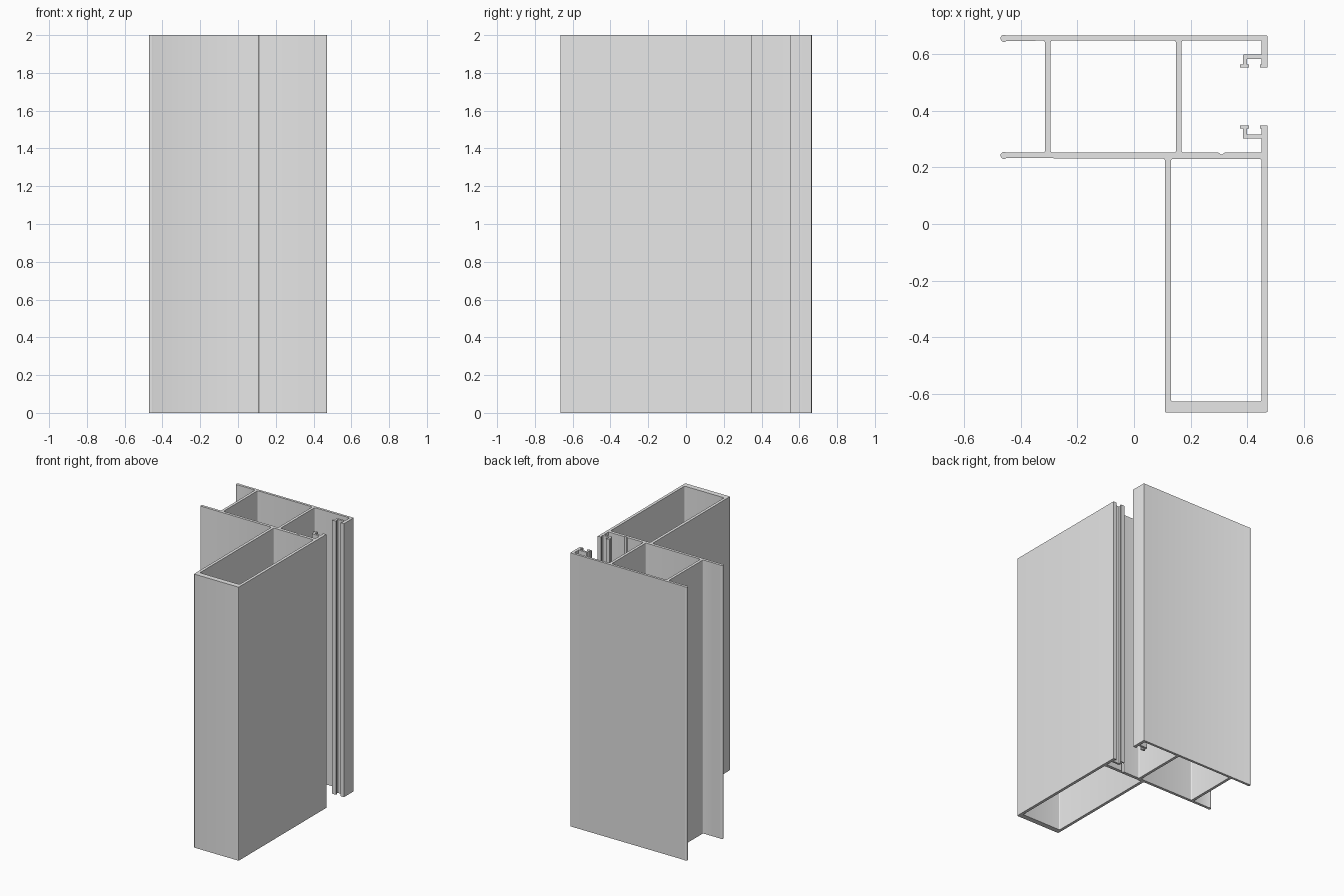
import bpy
import bmesh
from math import radians, cos, sin, tan
from mathutils import Vector

cube = bpy.data.objects.get("Cube")
if cube:
    bpy.data.objects.remove(cube, do_unlink=True)

HEIGHT = 2.0
RIGHT, LIP = 0.471, 0.45            # outer and inner face of the right wall
TOP, TOP_IN = 0.665, 0.647          # upper flange
MID, MID_IN = 0.231, 0.252          # middle flange
BOX_LEFT, BOTTOM = 0.109, -0.665    # hollow box
WEB_A, WEB_B, WEB = -0.314, 0.148, 0.02
SLOT_MID = 0.4495                   # mirror line of the two gasket channels
FILLET = 0.007


def rounded(points):
    """Replace each corner (x, y, radius) by a short arc; (x, y) stays sharp."""
    out = []
    for i, p in enumerate(points):
        c = Vector(p[:2])
        if len(p) < 3:
            out.append(c)
            continue
        a = (Vector(points[i - 1][:2]) - c).normalized()
        b = (Vector(points[(i + 1) % len(points)][:2]) - c).normalized()
        half = a.angle(b) / 2
        reach = p[2] / tan(half)
        start, end = c + a * reach, c + b * reach
        centre = c + (a + b).normalized() * p[2] / sin(half)
        for k in range(5):
            d = start.lerp(end, k / 4) - centre
            out.append(centre + d.normalized() * p[2])
    return out


def bead(y):
    """Round bulb on the free left end of a flange, from top to underside."""
    r = 0.0125
    angles = [radians(50 + 260 * k / 12) for k in range(13)]
    return [(-0.4585 + r * cos(a), y + r * sin(a)) for a in angles]


def rectangle(x0, y0, x1, y1):
    return [(x0, y0, FILLET), (x1, y0, FILLET), (x1, y1, FILLET), (x0, y1, FILLET)]


# Gasket channel at the lower side of the slot, from wall face inwards
channel = [(RIGHT, 0.347), (0.444, 0.347), (0.444, 0.337), (LIP, 0.337),
           (LIP, 0.316), (0.399, 0.316), (0.399, 0.337), (0.406, 0.337),
           (0.406, 0.347), (0.374, 0.347), (0.374, 0.337), (0.384, 0.337),
           (0.384, 0.301, 0.005), (LIP, 0.301)]
upper_channel = [(p[0], 2 * SLOT_MID - p[1], *p[2:]) for p in reversed(channel)]

# Outer outline, anticlockwise, with a small marking groove in the middle flange
outline = [(BOX_LEFT, BOTTOM, 0.005), (RIGHT, BOTTOM, 0.005)]
outline += channel
outline += [(LIP, MID_IN, 0.004), (0.320, MID_IN), (0.309, 0.244), (0.298, MID_IN),
            (WEB_B + WEB, MID_IN, FILLET), (WEB_B + WEB, TOP_IN, FILLET),
            (LIP, TOP_IN, 0.004)]
outline += upper_channel
outline += [(RIGHT, TOP, 0.003)]
outline += bead(0.655)
outline += [(WEB_A, TOP_IN, FILLET), (WEB_A, MID_IN, FILLET)]
outline += bead(0.242)
outline += [(BOX_LEFT, MID, FILLET)]

# Enclosed chambers
box_hole = rectangle(BOX_LEFT + 0.021, -0.626, LIP, 0.229)
web_hole = rectangle(WEB_A + WEB, MID_IN, WEB_B, TOP_IN)

# Fill the section and extrude it to full height
bm = bmesh.new()
edges = []
for loop in (outline, box_hole, web_hole):
    verts = [bm.verts.new((p.x, p.y, 0)) for p in rounded(loop)]
    edges += [bm.edges.new((v, verts[i - 1])) for i, v in enumerate(verts)]
bmesh.ops.triangle_fill(bm, use_beauty=True, edges=edges)
result = bmesh.ops.extrude_face_region(bm, geom=bm.faces[:], use_keep_orig=True)
top_verts = [g for g in result["geom"] if isinstance(g, bmesh.types.BMVert)]
bmesh.ops.translate(bm, verts=top_verts, vec=(0, 0, HEIGHT))
bmesh.ops.recalc_face_normals(bm, faces=bm.faces[:])

mesh = bpy.data.meshes.new("extruded_frame_profile")
bm.to_mesh(mesh)
bm.free()
frame = bpy.data.objects.new("extruded_frame_profile", mesh)
bpy.context.collection.objects.link(frame)

# Plain light grey metal
grey = bpy.data.materials.new("light_grey")
grey.use_nodes = True
colour = (0.8, 0.8, 0.8, 1)
grey.diffuse_color = colour
grey.node_tree.nodes["Principled BSDF"].inputs["Base Color"].default_value = colour
mesh.materials.append(grey)

# Smooth the small fillets, keep the edges crisp
bpy.ops.object.select_all(action="DESELECT")
frame.select_set(True)
bpy.context.view_layer.objects.active = frame
bpy.ops.object.shade_smooth_by_angle(angle=radians(30))
